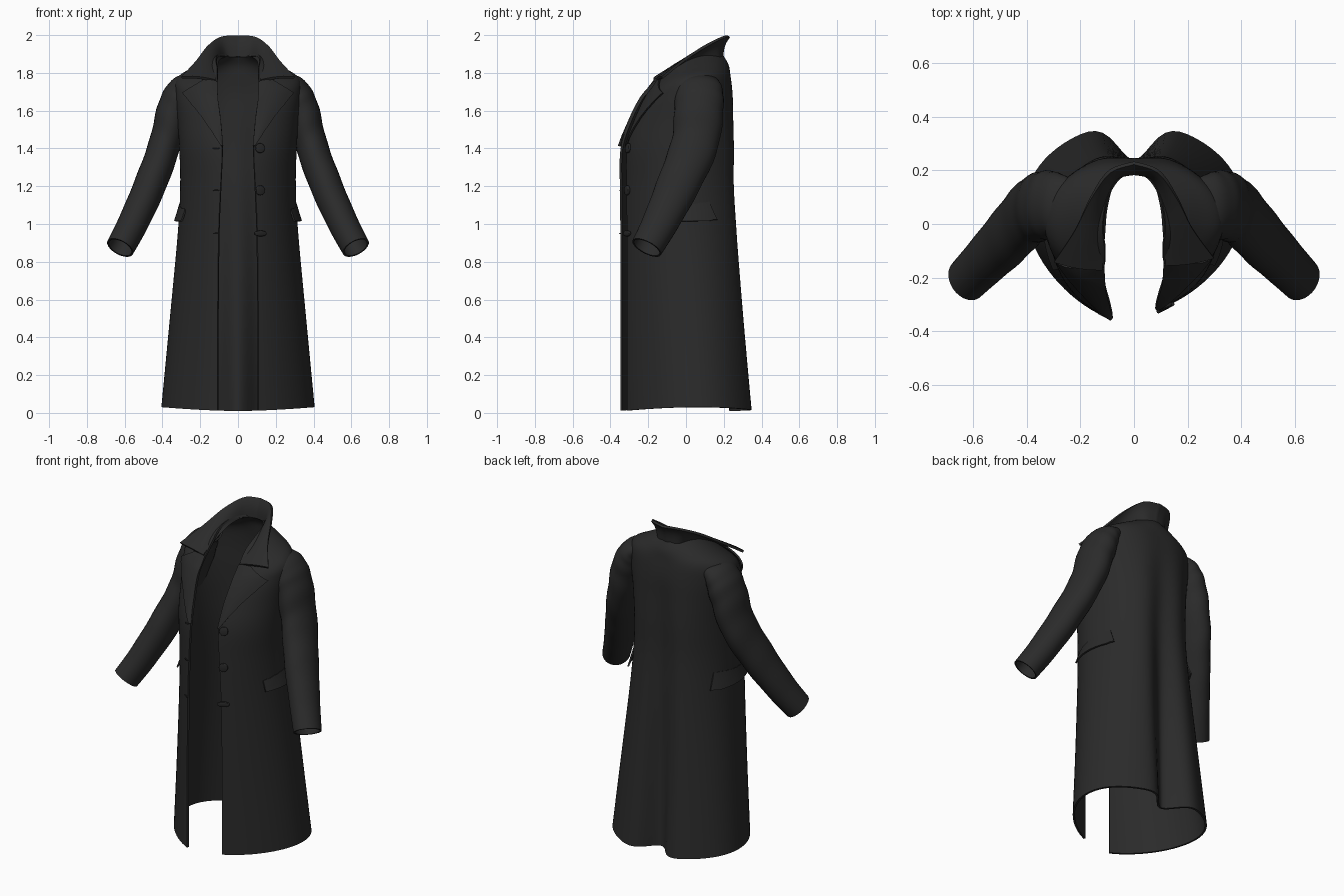
import bpy, bmesh
from math import sin, cos, pi, asin, exp, radians
from mathutils import Vector

cube = bpy.data.objects.get("Cube")
if cube:
    bpy.data.objects.remove(cube, do_unlink=True)


def material(name, value):
    m = bpy.data.materials.new(name)
    m.use_nodes = True
    col = (value, value, value, 1)
    m.diffuse_color = col
    bsdf = m.node_tree.nodes["Principled BSDF"]
    bsdf.inputs["Base Color"].default_value = col
    bsdf.inputs["Roughness"].default_value = 0.9
    return m


CLOTH = material("charcoal wool", 0.0235)
HORN = material("dark horn", 0.02)


def spline_at(pts, t):
    """Catmull-Rom value at t, running from 0 to len(pts) - 1."""
    i = min(int(t), len(pts) - 2)
    f = t - i
    a, b, c, d = (pts[max(0, min(len(pts) - 1, i + k))] for k in (-1, 0, 1, 2))
    return [q + f / 2 * (r - p + f * (2 * p - 5 * q + 4 * r - s + f * (3 * (q - r) + s - p)))
            for p, q, r, s in zip(a, b, c, d)]


def resample(pts, n):
    return [spline_at(pts, (len(pts) - 1) * i / n) for i in range(n + 1)]


def finish(ob):
    bpy.ops.object.select_all(action='DESELECT')
    ob.select_set(True)
    bpy.context.view_layer.objects.active = ob
    for m in list(ob.modifiers):
        bpy.ops.object.modifier_apply(modifier=m.name)
    bpy.ops.object.shade_smooth_by_angle(angle=radians(45))


def settle(p):
    """The left front hangs a little further back than the right."""
    if p.x > 0 and p.y < 0:
        p.y *= 0.9


def cloth(name, grid, thick, closed=False, settled=True):
    """Sheet of cloth through a grid of points, thickened and mirrored."""
    bm = bmesh.new()
    vs = [[bm.verts.new(p) for p in row] for row in grid]
    n = len(grid[0])
    for r0, r1 in zip(vs, vs[1:]):
        for j in range(n if closed else n - 1):
            k = (j + 1) % n
            bm.faces.new((r0[j], r0[k], r1[k], r1[j]))
    bmesh.ops.recalc_face_normals(bm, faces=bm.faces)
    me = bpy.data.meshes.new(name)
    bm.to_mesh(me)
    bm.free()
    me.materials.append(CLOTH)
    ob = bpy.data.objects.new(name, me)
    bpy.context.collection.objects.link(ob)
    ob.modifiers.new("mirror", 'MIRROR').merge_threshold = 0.002
    s = ob.modifiers.new("thickness", 'SOLIDIFY')
    s.thickness = thick
    s.offset = 0
    finish(ob)
    if settled:
        for v in ob.data.vertices:
            settle(v.co)


# Coat body levels: z front, z side, z back, half width, front edge x,
# front y, back y, depth of the centre back pleat, narrowing towards front and back
LEVELS = [
    (0.01, 0.03, 0.01, 0.40, 0.105, -0.37, 0.385, 0.15, 0.22),
    (0.5, 0.5, 0.5, 0.355, 0.105, -0.37, 0.342, 0.115, 0.18),
    (0.95, 0.95, 0.95, 0.313, 0.10, -0.367, 0.305, 0.08, 0.1),
    (1.2, 1.2, 1.2, 0.30, 0.09, -0.363, 0.285, 0.06, 0.05),
    (1.4, 1.4, 1.4, 0.305, 0.082, -0.352, 0.278, 0.045, 0),
    (1.55, 1.55, 1.55, 0.315, 0.092, -0.305, 0.267, 0.03, 0),
    (1.66, 1.68, 1.68, 0.328, 0.107, -0.25, 0.255, 0.015, 0),
    (1.71, 1.765, 1.78, 0.32, 0.112, -0.205, 0.24, 0.01, 0),
    (1.75, 1.818, 1.84, 0.235, 0.11, -0.175, 0.22, 0, 0),
    (1.70, 1.865, 1.885, 0.115, 0.108, -0.22, 0.195, 0, 0),
]


def angle_at(t, x):
    """Angle round the front of level t at which the body reaches x."""
    lv = spline_at(LEVELS, t)
    return asin(min(1, x / lv[3]) ** (1 / (1 + lv[8])))


def body_point(t, a):
    zf, zs, zb, w, e, yf, yb, pleat, narrow = spline_at(LEVELS, t)
    s = (1 - cos(a)) / 2
    x = w * max(0, sin(a)) ** (1 + narrow * (1.6 if a > pi / 2 else 1))
    y = yf + (yb - yf) * s + 0.25 * narrow * sin(a) ** 2
    if a > pi / 2:
        y -= pleat * exp(-(x / 0.09) ** 2)
    z = zf * 2 * (s - .5) * (s - 1) + zs * 4 * s * (1 - s) + zb * 2 * s * (s - .5)
    return Vector((x, y, z))


def body_normal(t, a):
    da = body_point(t, a + .02) - body_point(t, a - .02)
    dt = body_point(t + .02, a) - body_point(t - .02, a)
    return da.cross(dt).normalized()


def level_of(z):
    return min((i / 50 for i in range(400)), key=lambda t: abs(body_point(t, pi / 2).z - z))


def on_front(z, x):
    """Point and normal on the front of the body at height z and distance x."""
    t = min((i / 50 for i in range(60, 420)),
            key=lambda t: abs(body_point(t, angle_at(t, x)).z - z))
    a = angle_at(t, x)
    return body_point(t, a), body_normal(t, a)


STEPS = 54
rows = []
for i in range(STEPS + 1):
    t = (len(LEVELS) - 1) * i / STEPS
    start = angle_at(t, spline_at(LEVELS, t)[4])
    rows.append([body_point(t, start + (pi - start) * j / 40) for j in range(41)])
cloth("coat_body", rows, 0.012)

# Sleeves: x, y, z, radius along y, radius across
ARM = [
    (0.215, 0.07, 1.765, 0.07, 0.03),
    (0.255, 0.072, 1.745, 0.10, 0.05),
    (0.298, 0.072, 1.705, 0.118, 0.074),
    (0.337, 0.068, 1.61, 0.125, 0.085),
    (0.388, 0.045, 1.42, 0.12, 0.08),
    (0.468, -0.045, 1.2, 0.108, 0.08),
    (0.558, -0.14, 1.0, 0.09, 0.075),
    (0.624, -0.208, 0.875, 0.08, 0.071),
]
path = resample(ARM, 49)
rings = []
for i, p in enumerate(path):
    c = Vector(p[:3])
    t = (Vector(path[min(i + 1, 49)][:3]) - Vector(path[max(i - 1, 0)][:3])).normalized()
    n = Vector((0, 1, 0))
    n = (n - t * n.dot(t)).normalized()
    b = t.cross(n)
    ring = []
    for j in range(28):
        a = 2 * pi * j / 28
        crease = 1 + 0.02 * sin(i * 1.1 + 2 * sin(a)) * sin(pi * i / 49) ** 2
        ring.append(c + (n * cos(a) * p[3] + b * sin(a) * p[4]) * crease)
    rings.append(ring)
cloth("sleeves", rings, 0.01, closed=True, settled=False)

# Turned-up collar between its neck seam and its outer edge
seam = [(0, .19, 1.885), (.07, .168, 1.882), (.103, .07, 1.865), (.112, -.05, 1.82), (.12, -.17, 1.758)]
rim = [(0, .228, 1.993), (.092, .195, 1.988), (.16, .1, 1.94), (.222, -.025, 1.858), (.298, -.14, 1.775)]
rows = []
for p, q in zip(resample(seam, 28), resample(rim, 28)):
    p, q = Vector(p), Vector(q)
    rows.append([p.lerp(q, v / 6) + Vector((0, -.008, .008)) * sin(pi * v / 6) for v in range(7)])
cloth("collar", rows, 0.014)

# Lapels lying on the chest, as (height, x) of the fold and the pointed outer edge
fold = [(1.41, .08), (1.55, .09), (1.66, .105), (1.75, .11)]
edge = [(1.41, .084), (1.56, .18), (1.69, .28), (1.75, .175)]
rows = []
for k in range(3):
    for i in range(7 if k == 2 else 6):
        p = Vector(fold[k]).lerp(Vector(fold[k + 1]), i / 6)
        q = Vector(edge[k]).lerp(Vector(edge[k + 1]), i / 6)
        row = []
        for v in range(7):
            point, normal = on_front(*p.lerp(q, v / 6))
            row.append(point + normal * (0.006 + 0.012 * sin(pi * min(v, 4) / 8)))
        rows.append(row)
cloth("lapels", rows, 0.01)

# Pocket flaps, flaring away from the body at the lower edge
rows = []
for i in range(6):
    f = i / 5
    row = []
    for j in range(15):
        u = j / 14
        a = 1.12 + 0.98 * u - 0.08 * (1 - f) * u
        t = level_of(1.012 + (0.065 + 0.035 * u) * (1 - f) + 0.005 * u)
        row.append(body_point(t, a) + body_normal(t, a) * (0.006 + 0.02 * f))
    rows.append(row)
cloth("pocket_flaps", rows, 0.009)


def fitting(name, z, x, side, radius, scale, depth):
    """Small disc lying on the front of the coat."""
    p, n = on_front(z, x)
    p += n * (0.006 + depth / 2)
    p.x *= side
    n.x *= side
    settle(p)
    bpy.ops.mesh.primitive_cylinder_add(vertices=20, radius=radius, depth=depth, location=p)
    ob = bpy.context.object
    ob.name = name
    ob.rotation_euler = n.to_track_quat('Z', 'Y').to_euler()
    ob.scale = (*scale, 1)
    ob.data.materials.append(HORN)
    bev = ob.modifiers.new("rounding", 'BEVEL')
    bev.width = depth * 0.3
    bev.segments = 2
    finish(ob)


# Buttons on the left front, buttonholes on the right front
for label, z in (("upper", 1.4), ("middle", 1.18), ("lower", 0.95)):
    flat = (1.4, 0.6) if label == "lower" else (1, 1)
    fitting(label + "_button", z, 0.112, 1, 0.026, flat, 0.014)
    fitting(label + "_buttonhole", z, 0.112, -1, 0.02, (1, 0.2), 0.004)
